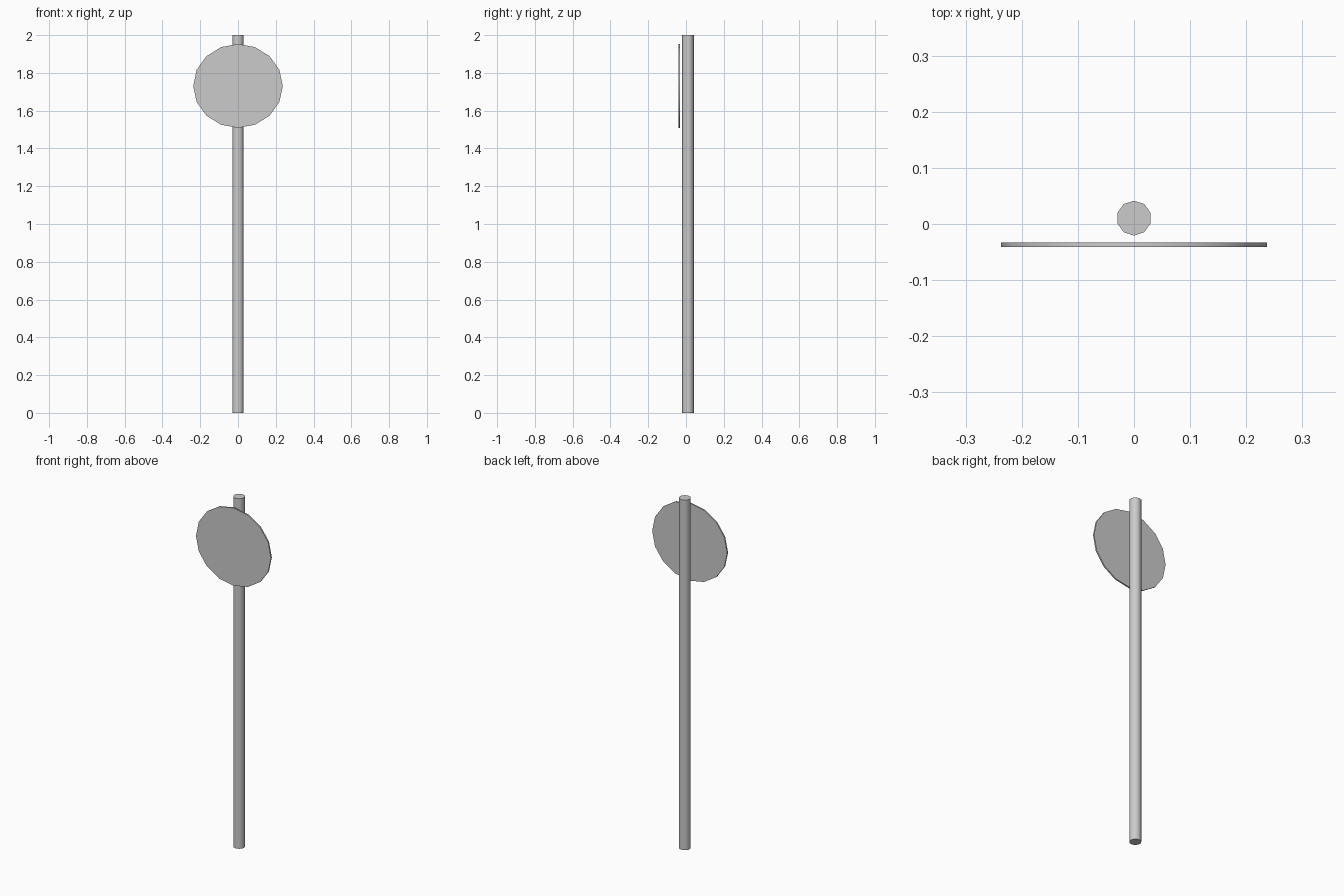
import bpy
import math

cube = bpy.data.objects.get("Cube")
if cube:
    bpy.data.objects.remove(cube, do_unlink=True)

GREY = (0.6, 0.6, 0.6, 1.0)
metal = bpy.data.materials.new("plain grey")
metal.use_nodes = True
metal.diffuse_color = GREY
metal.node_tree.nodes["Principled BSDF"].inputs["Base Color"].default_value = GREY


def cylinder(name, sides, size, location, tilt=0.0):
    """Capped prism with radii size[0], size[1] and length size[2]."""
    bpy.ops.mesh.primitive_cylinder_add(
        vertices=sides, radius=1, depth=1, location=location, rotation=(tilt, 0, 0))
    part = bpy.context.object
    part.name = part.data.name = name
    part.scale = size
    bpy.ops.object.transform_apply(location=False, rotation=True, scale=True)
    part.data.materials.append(metal)
    bpy.ops.object.shade_smooth_by_angle(angle=math.radians(40))
    return part


# Upright ten-sided post
cylinder("post", 10, (0.031, 0.031, 2.0), (0, 0.0105, 1.0))

# Thin, slightly wide sign plate standing just in front of the post
cylinder("sign_plate", 16, (0.237, 0.222, 0.008), (0, -0.037, 1.731), math.pi / 2)
